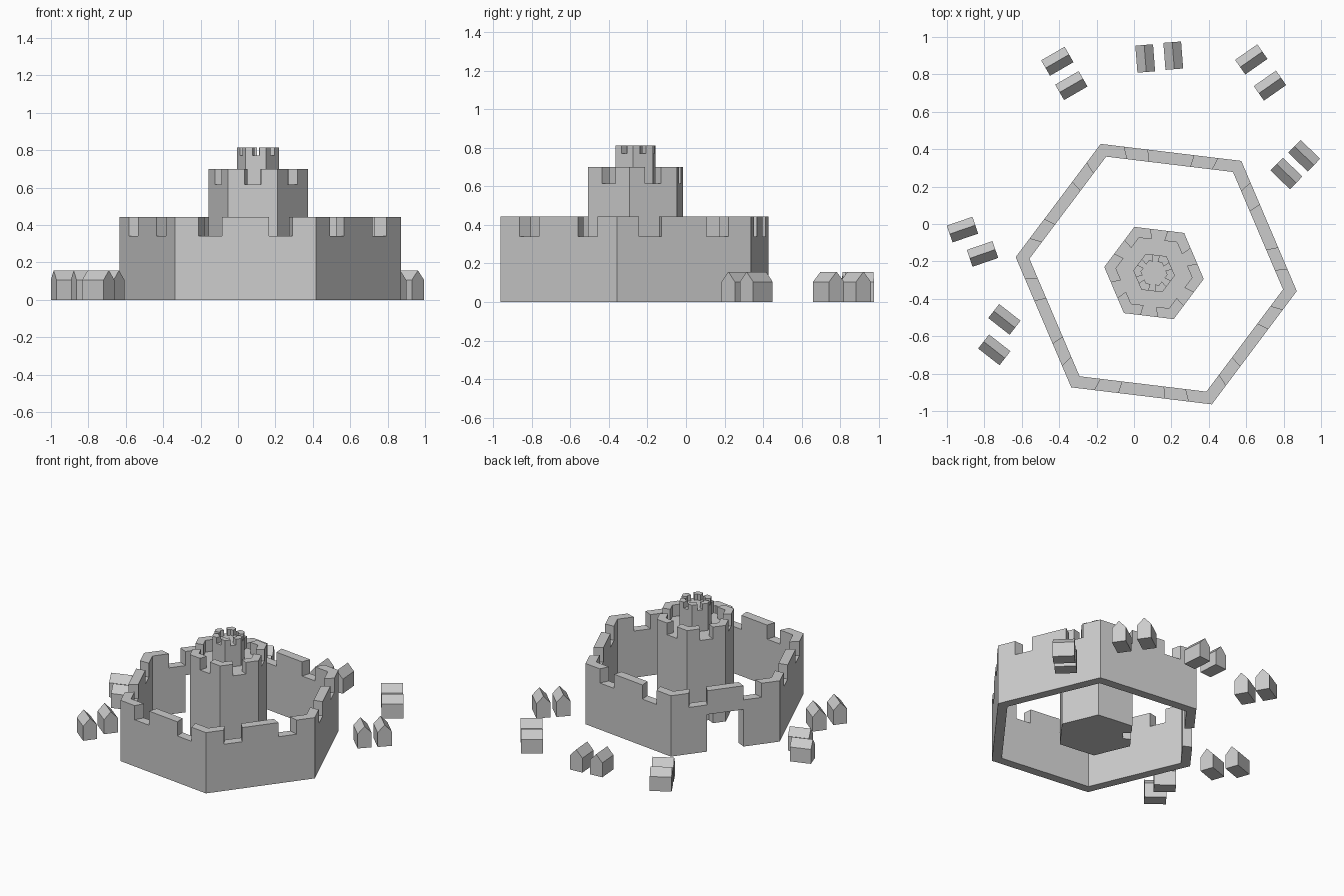
import bpy, bmesh
from math import cos, sin, radians
from mathutils import Vector, Matrix

if "Cube" in bpy.data.objects:
    bpy.data.objects.remove(bpy.data.objects["Cube"])

TURN = -6.9   # rotation of every hexagon, degrees


def finish(bm, name):
    me = bpy.data.meshes.new(name)
    bm.to_mesh(me)
    bm.free()
    ob = bpy.data.objects.new(name, me)
    bpy.context.collection.objects.link(ob)
    return ob


def hexagon(name, center, r_out, r_in, fracs, levels, crenels, gate=None, solid=False):
    """Hexagonal wall made of cells; crenels are open in the top level,
    the gate (side, segment) is open in the bottom level."""
    bm = bmesh.new()
    segs = len(fracs)
    n, rows = 6 * segs, len(levels) - 1
    cache = {}

    def vert(r, i, z):
        key = (r, i % n, z)
        if key not in cache:
            s, f = divmod(i % n, segs)
            a, b = (Vector((cos(radians(TURN + 60 * k)), sin(radians(TURN + 60 * k))))
                    for k in (s, s + 1))
            p = a.lerp(b, fracs[f]) * r
            cache[key] = bm.verts.new((center[0] + p.x, center[1] + p.y, z))
        return cache[key]

    def filled(i, j):
        if not 0 <= j < rows:
            return False
        s, f = divmod(i % n, segs)
        if j == rows - 1 and f in crenels:
            return False
        return not (j == 0 and gate == (s, f))

    def core(j):
        return solid and 0 <= j < rows - 1

    def quad(*v):
        bm.faces.new([vert(*p) for p in v])

    for j in range(rows):
        z0, z1 = levels[j], levels[j + 1]
        for i in range(n):
            full = filled(i, j)
            if full:
                quad((r_out, i, z0), (r_out, i + 1, z0), (r_out, i + 1, z1), (r_out, i, z1))
            if full != core(j):
                quad((r_in, i, z0), (r_in, i + 1, z0), (r_in, i + 1, z1), (r_in, i, z1))
            if full != filled(i - 1, j):
                quad((r_out, i, z0), (r_in, i, z0), (r_in, i, z1), (r_out, i, z1))
    for j, z in enumerate(levels):
        for i in range(n):
            if filled(i, j) != filled(i, j - 1):
                quad((r_out, i, z), (r_out, i + 1, z), (r_in, i + 1, z), (r_in, i, z))
        if core(j) != core(j - 1):
            bm.faces.new([vert(r_in, i, z) for i in range(n)])
    bmesh.ops.recalc_face_normals(bm, faces=bm.faces)
    bmesh.ops.dissolve_limit(bm, angle_limit=radians(1), verts=bm.verts, edges=bm.edges)
    return finish(bm, name)


def house(name, x, y, angle):
    L, w, eave, ridge = 0.0725, 0.0475, 0.105, 0.157
    bm = bmesh.new()
    profile = [(-w, 0), (w, 0), (w, eave), (0, ridge), (-w, eave)]
    face = bm.faces.new([bm.verts.new((-L, py, pz)) for py, pz in profile])
    ext = bmesh.ops.extrude_face_region(bm, geom=[face], use_keep_orig=True)
    moved = [v for v in ext["geom"] if isinstance(v, bmesh.types.BMVert)]
    bmesh.ops.translate(bm, verts=moved, vec=(2 * L, 0, 0))
    bmesh.ops.recalc_face_normals(bm, faces=bm.faces)
    bm.transform(Matrix.Translation((x, y, 0)) @ Matrix.Rotation(radians(angle), 4, 'Z'))
    return finish(bm, name)


# Outer curtain wall with gate
hexagon("curtain_wall", (0.119, -0.268), 0.757, 0.683,
        [0, 1/6, 2/6, 4/6, 5/6], [0, 0.27, 0.34, 0.443], {1, 3}, gate=(2, 2))
# Keep with small doorway, and the turret on its roof
thirds = [0, 1/3, 2/3]
hexagon("keep", (0.107, -0.262), 0.268, 0.205, thirds,
        [0, 0.1, 0.615, 0.7], {1}, gate=(2, 1), solid=True)
hexagon("turret", (0.107, -0.262), 0.112, 0.07, thirds,
        [0.615, 0.77, 0.813], {1}, solid=True)

# Houses in pairs around the wall: x, y, ridge angle
houses = [(-0.41, 0.87, 30), (-0.335, 0.74, 30), (0.06, 0.885, 94.5), (0.21, 0.90, 94.5),
          (0.627, 0.88, 35), (0.727, 0.74, 35), (0.91, 0.365, -44), (0.815, 0.27, -44),
          (-0.917, -0.03, 19), (-0.81, -0.16, 19), (-0.693, -0.51, -38), (-0.747, -0.673, -38)]
for k, h in enumerate(houses):
    house(f"house_{k + 1}", *h)
